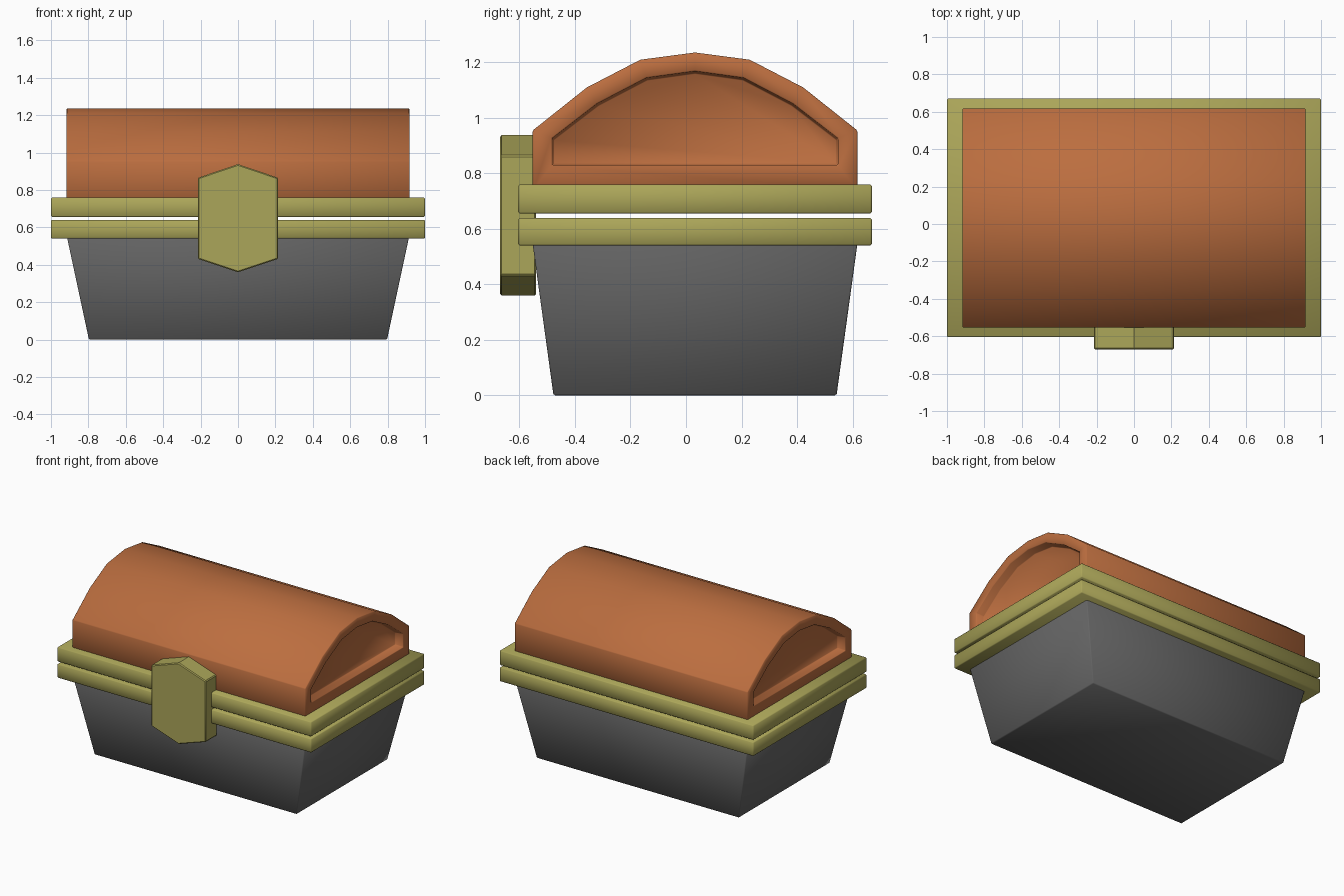
import bpy, bmesh
from mathutils import Vector
from math import radians

if "Cube" in bpy.data.objects:
    bpy.data.objects.remove(bpy.data.objects["Cube"])

CY = 0.0325  # depth centre of the chest body (the latch shifts it back)


def material(name, rgb):
    m = bpy.data.materials.new(name)
    m.diffuse_color = (*rgb, 1)
    m.use_nodes = True
    m.node_tree.nodes["Principled BSDF"].inputs["Base Color"].default_value = m.diffuse_color
    return m


orange = material("orange_paint", (0.50, 0.155, 0.05))
brass = material("dull_brass", (0.41, 0.38, 0.10))
grey = material("dark_grey", (0.13, 0.13, 0.13))


def finish(name, bm, mat, bevel, angle):
    bmesh.ops.recalc_face_normals(bm, faces=bm.faces)
    if bevel:
        edges = [e for e in bm.edges if e.calc_face_angle(0) > radians(45)]
        bmesh.ops.bevel(bm, geom=edges, offset=bevel, segments=1,
                        affect='EDGES', profile=0.5, clamp_overlap=True)
    mesh = bpy.data.meshes.new(name)
    bm.to_mesh(mesh)
    bm.free()
    mesh.materials.append(mat)
    ob = bpy.data.objects.new(name, mesh)
    bpy.context.collection.objects.link(ob)
    bpy.ops.object.select_all(action='DESELECT')
    bpy.context.view_layer.objects.active = ob
    ob.select_set(True)
    bpy.ops.object.shade_smooth_by_angle(angle=radians(angle))
    return ob


def loft(rings):
    """Join equal-length rings of points, capping both ends."""
    bm = bmesh.new()
    loops = [[bm.verts.new(p) for p in ring] for ring in rings]
    n = len(loops[0])
    for a, b in zip(loops, loops[1:]):
        for i in range(n):
            j = (i + 1) % n
            bm.faces.new((a[i], a[j], b[j], b[i]))
    bm.faces.new(loops[0])
    bm.faces.new(loops[-1])
    return bm


def rect(hx, hy, z):
    return [(sx * hx, CY + sy * hy, z)
            for sx, sy in ((-1, -1), (1, -1), (1, 1), (-1, 1))]


# Tapered tub
finish("tub", loft([rect(0.797, 0.51, 0), rect(0.917, 0.587, 0.56)]),
       grey, 0.006, 50)

# Two rims, separated by a thin gap
for name, z0, z1 in (("tub_rim", 0.54, 0.64), ("lid_rim", 0.655, 0.76)):
    finish(name, loft([rect(1, 0.6375, z0), rect(1, 0.6375, z1)]),
           brass, 0.006, 50)


def arch(base, half):
    """Symmetric closed outline from (offset, z) points ending at the crown."""
    pts = [(half, base[0])] + base[1:]
    return [(CY - y, z) for y, z in pts] + [(CY + y, z) for y, z in pts[-2::-1]]


# Arched lid with a recessed panel at each end
outer = arch([0.74, (0.585, 0.955), (0.39, 1.11), (0.197, 1.21), (0, 1.236)], 0.585)
inner = arch([0.83, (0.515, 0.927), (0.353, 1.052), (0.175, 1.145), (0, 1.169)], 0.515)
floor = arch([0.834, (0.511, 0.922), (0.349, 1.046), (0.173, 1.138), (0, 1.162)], 0.511)
half_rings = [(0.855, floor), (0.917, inner), (0.917, outer)]
rings = [[(-x, y, z) for y, z in p] for x, p in half_rings]
rings += [[(x, y, z) for y, z in p] for x, p in reversed(half_rings)]
finish("arched_lid", loft(rings), orange, 0.004, 46)

# Six-sided latch on the front
hexagon = [(0, 0.36), (0.215, 0.432), (0.215, 0.865),
           (0, 0.938), (-0.215, 0.865), (-0.215, 0.432)]
finish("latch", loft([[(x, y, z) for x, z in hexagon] for y in (-0.67, -0.54)]),
       brass, 0.006, 30)
